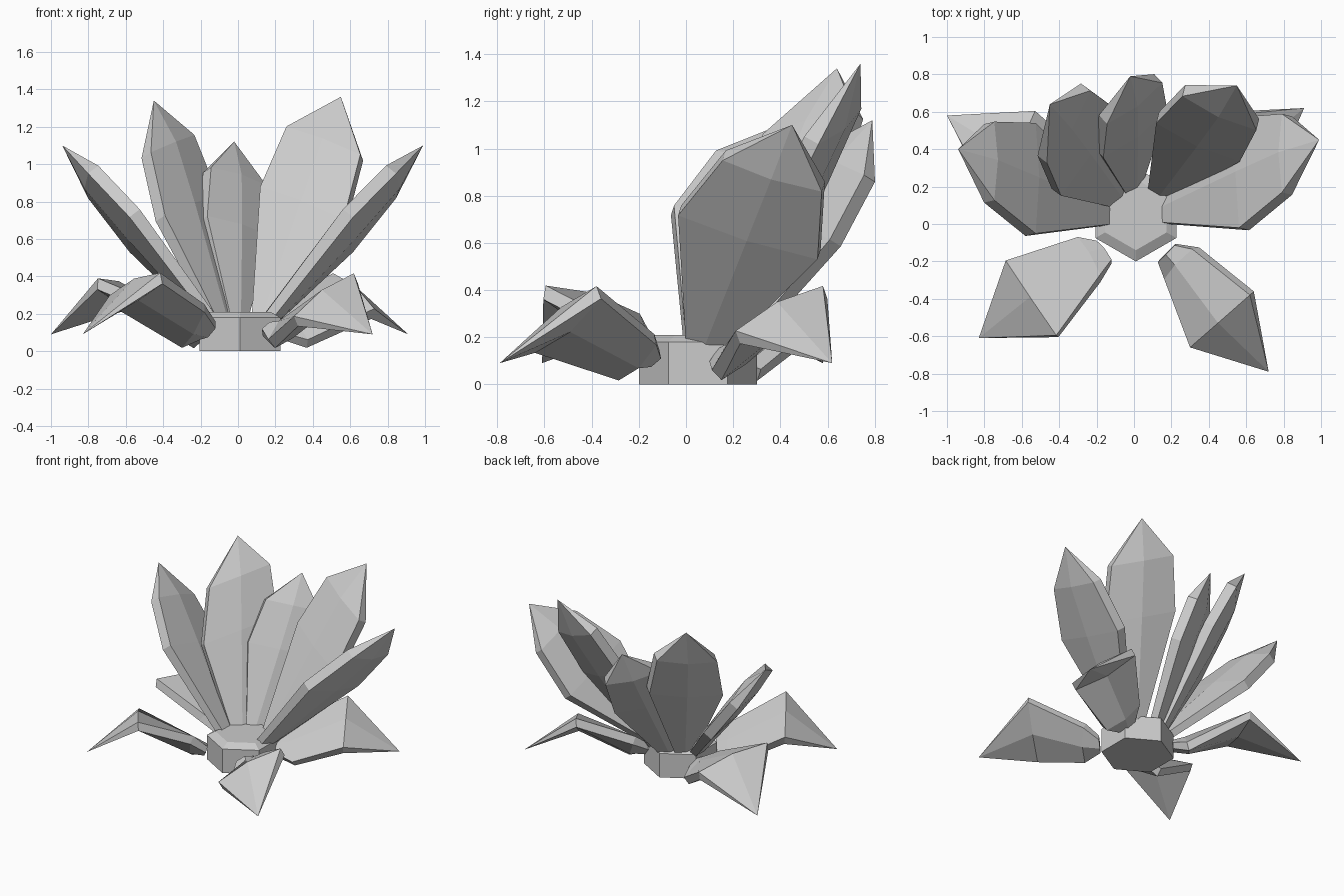
import bpy, bmesh, math
from mathutils import Vector as V

if "Cube" in bpy.data.objects:
    bpy.data.objects.remove(bpy.data.objects["Cube"])

grey = bpy.data.materials.new("stone grey")
grey.diffuse_color = (0.6, 0.6, 0.6, 1)
grey.use_nodes = True
grey.node_tree.nodes["Principled BSDF"].inputs["Base Color"].default_value = grey.diffuse_color


def finish(bm, name):
    bmesh.ops.recalc_face_normals(bm, faces=bm.faces)
    me = bpy.data.meshes.new(name)
    bm.to_mesh(me)
    bm.free()
    me.materials.append(grey)
    bpy.context.collection.objects.link(bpy.data.objects.new(name, me))


def leaf(name, pairs, tip, rim=0.06, ridge=0.03):
    """Thick leaf: (left, right) edge pairs from root upward, closing in a point."""
    bm = bmesh.new()
    pairs = [(V(a), V(b)) for a, b in pairs]
    tip = V(tip)
    mids = [(a + b) / 2 for a, b in pairs] + [tip]
    rings = []
    for i, (a, b) in enumerate(pairs):
        axis = mids[i + 1] - mids[max(i - 1, 0)]
        n = (b - a).cross(axis).normalized()
        k = 0.7 if i == 0 else 1.0
        e, m = n * rim / 2 * k, n * (rim / 2 + ridge) * k
        pts = [a + e, mids[i] + m, b + e, b - e, mids[i] - m, a - e]
        rings.append([bm.verts.new((p.x, p.y, max(p.z, 0.005))) for p in pts])
    bm.faces.new(rings[0])
    for r, s in zip(rings, rings[1:]):
        for j in range(6):
            k = (j + 1) % 6
            bm.faces.new((r[j], r[k], s[k], s[j]))
    end = bm.verts.new(tip)
    for j in range(6):
        bm.faces.new((rings[-1][j], rings[-1][(j + 1) % 6], end))
    finish(bm, name)


def upright(name, root, tip, across, widths):
    """Straight tall leaf; widths are half widths at the root, middle and shoulder."""
    root, tip, w = V(root), V(tip), V(across).normalized()
    pairs = []
    for t, h in zip((0, 0.51, 0.79), widths):
        c = root.lerp(tip, t)
        pairs.append((c - w * h, c + w * h))
    leaf(name, pairs, tip, 0.07, 0.025)


# hexagonal base with a bevelled rim
bm = bmesh.new()
rings = []
for r, z in ((0.25, 0), (0.25, 0.18), (0.19, 0.21)):
    rings.append([bm.verts.new((0.01 + r * math.cos(math.radians(60 * i - 90)),
                                0.05 + r * math.sin(math.radians(60 * i - 90)), z))
                  for i in range(6)])
bm.faces.new(rings[0])
bm.faces.new(rings[2])
for r, s in zip(rings, rings[1:]):
    for j in range(6):
        bm.faces.new((r[j], r[(j + 1) % 6], s[(j + 1) % 6], s[j]))
finish(bm, "base")

# fan of five upright leaves
upright("centre_leaf", (-0.01, 0.21, 0.17), (-0.02, 0.79, 1.12), (0.78, 0.58, -0.25), (0.06, 0.22, 0.19))
upright("tall_leaf_left", (-0.09, 0.16, 0.17), (-0.45, 0.64, 1.34), (0.5, 0.83, 0.2), (0.07, 0.28, 0.23))
upright("tall_leaf_right", (0.14, 0.18, 0.17), (0.55, 0.74, 1.36), (0.87, -0.4, -0.33), (0.07, 0.26, 0.23))
upright("outer_leaf_left", (-0.15, 0.07, 0.17), (-0.94, 0.40, 1.10), (0, 0.95, -0.3), (0.08, 0.31, 0.22))
upright("outer_leaf_right", (0.17, 0.08, 0.17), (0.99, 0.45, 1.10), (0, 0.95, -0.3), (0.08, 0.31, 0.22))

# four low leaves that arch up and droop to a point
leaf("low_leaf_front_left",
     [((-0.12, -0.20, 0.14), (-0.20, -0.10, 0.08)), ((-0.18, -0.29, 0.23), (-0.30, -0.09, 0.04)),
      ((-0.41, -0.60, 0.39), (-0.68, -0.20, 0.27))], (-0.83, -0.61, 0.09))
leaf("low_leaf_front_right",
     [((0.13, -0.20, 0.10), (0.22, -0.11, 0.13)), ((0.18, -0.29, 0.04), (0.33, -0.13, 0.19)),
      ((0.31, -0.65, 0.16), (0.63, -0.37, 0.39))], (0.72, -0.79, 0.09))
leaf("low_leaf_back_right",
     [((0.17, 0.20, 0.15), (0.24, 0.11, 0.08)), ((0.22, 0.30, 0.22), (0.37, 0.13, 0.04)),
      ((0.50, 0.59, 0.39), (0.72, 0.22, 0.20))], (0.91, 0.62, 0.09))
leaf("low_leaf_back_left",
     [((-0.18, 0.20, 0.08), (-0.25, 0.10, 0.14)), ((-0.22, 0.31, 0.04), (-0.37, 0.10, 0.20)),
      ((-0.53, 0.60, 0.27), (-0.75, 0.10, 0.36))], (-1.00, 0.58, 0.09))
